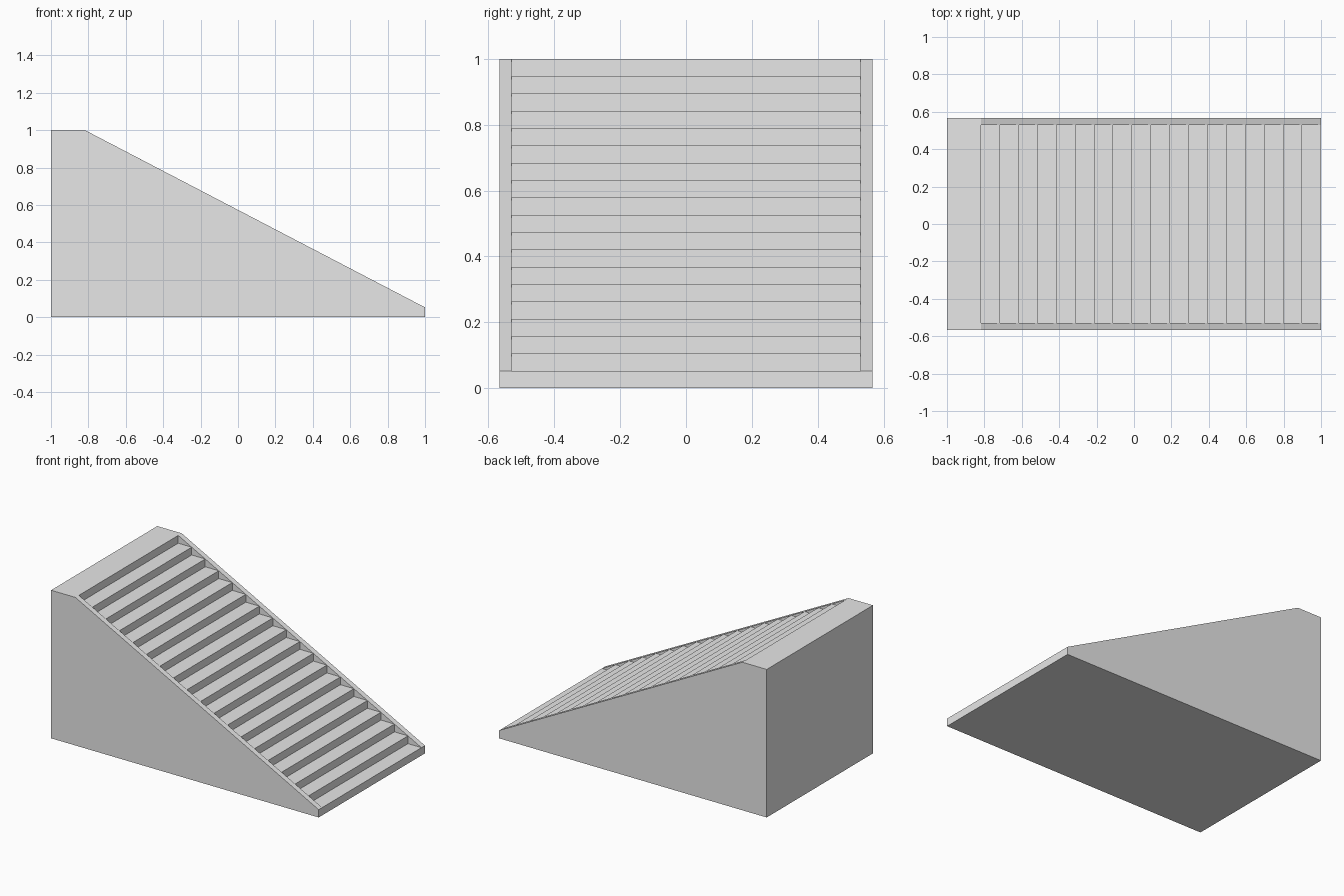
import bpy, bmesh

if "Cube" in bpy.data.objects:
    bpy.data.objects.remove(bpy.data.objects["Cube"], do_unlink=True)

STEPS = 18                      # treads below the landing
RISE = 1 / (STEPS + 1)
RUN = 1.818 / STEPS
OUTER, INNER = 0.567, 0.53      # half widths of the block and of the stairs
TOP_X = 1 - STEPS * RUN

grey = bpy.data.materials.new("plain grey")
grey.use_nodes = True
grey.diffuse_color = (0.8, 0.8, 0.8, 1)
grey.node_tree.nodes["Principled BSDF"].inputs["Base Color"].default_value = (0.8, 0.8, 0.8, 1)

bm = bmesh.new()
verts = {}


def vert(x, y, z):
    key = (round(x, 5), round(y, 5), round(z, 5))
    if key not in verts:
        verts[key] = bm.verts.new(key)
    return verts[key]


def face(*points):
    bm.faces.new([vert(*p) for p in points])


def nosing(k, y):
    return (1 - k * RUN, y, (k + 1) * RISE)


def corner(k, y):
    return (1 - k * RUN, y, k * RISE)


# Side walls, sloping rims and the wall triangles above each tread
for s in (-1, 1):
    o, i = s * OUTER, s * INNER
    face((-1, o, 0), (1, o, 0), nosing(0, o), nosing(STEPS, o), (-1, o, 1))
    face(nosing(0, o), nosing(STEPS, o), *[nosing(k, i) for k in range(STEPS, -1, -1)])
    for k in range(1, STEPS + 1):
        face(nosing(k - 1, i), corner(k, i), nosing(k, i))

# Treads and risers
for k in range(1, STEPS + 1):
    face(nosing(k - 1, -INNER), nosing(k - 1, INNER), corner(k, INNER), corner(k, -INNER))
    face(corner(k, -INNER), corner(k, INNER), nosing(k, INNER), nosing(k, -INNER))

# Landing, lowest riser, back and underside
edge = (-OUTER, -INNER, INNER, OUTER)
face((-1, OUTER, 1), (-1, -OUTER, 1), *[nosing(STEPS, y) for y in edge])
face((1, OUTER, 0), (1, -OUTER, 0), *[nosing(0, y) for y in edge])
face((-1, -OUTER, 0), (-1, OUTER, 0), (-1, OUTER, 1), (-1, -OUTER, 1))
face((-1, -OUTER, 0), (1, -OUTER, 0), (1, OUTER, 0), (-1, OUTER, 0))

bmesh.ops.recalc_face_normals(bm, faces=bm.faces)
mesh = bpy.data.meshes.new("staircase")
bm.to_mesh(mesh)
bm.free()
mesh.materials.append(grey)
bpy.context.collection.objects.link(bpy.data.objects.new("staircase", mesh))
